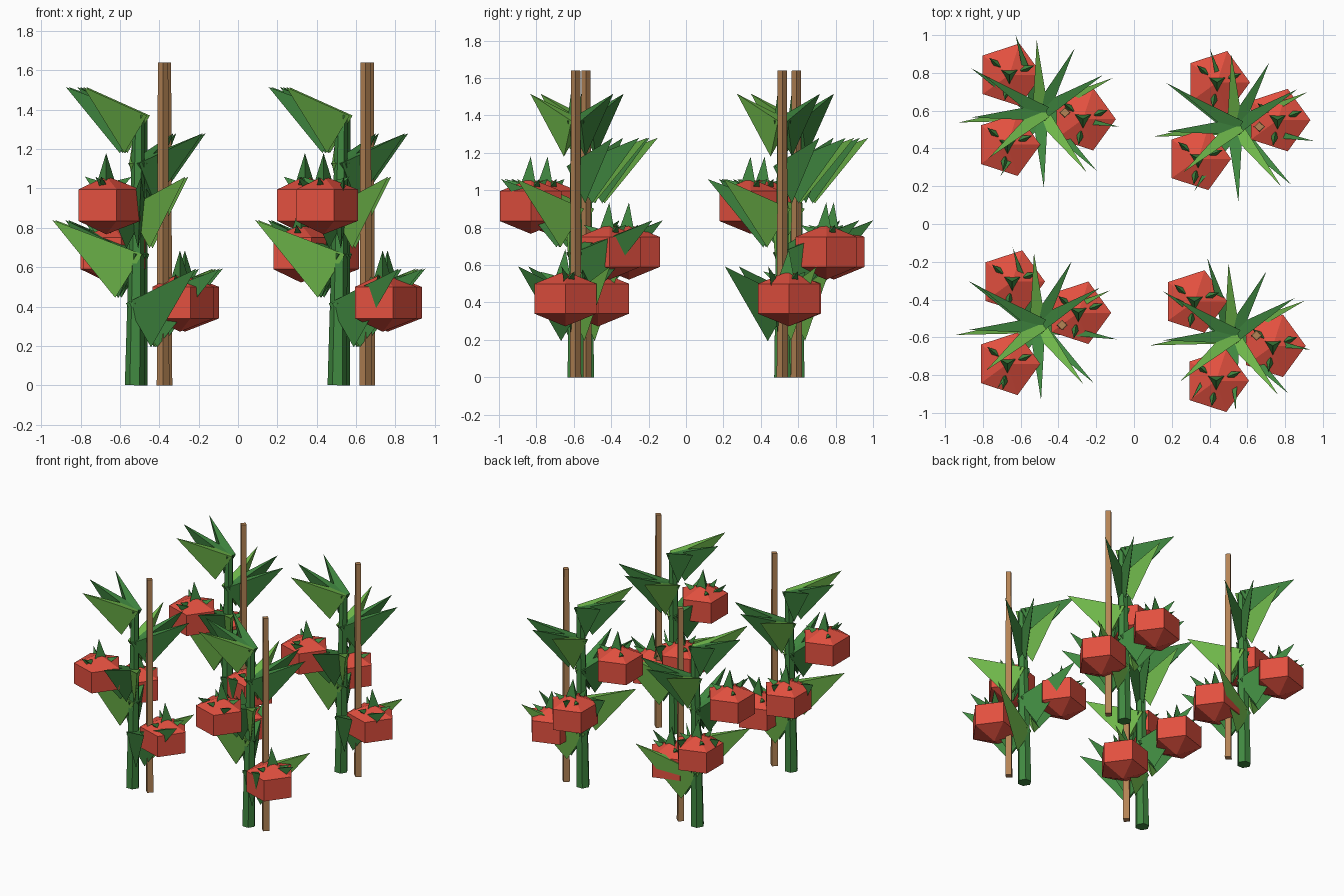
import bpy, bmesh
from math import cos, sin, radians
from mathutils import Vector, Matrix

if "Cube" in bpy.data.objects:
    bpy.data.objects.remove(bpy.data.objects["Cube"], do_unlink=True)


def material(name, rgb):
    m = bpy.data.materials.new(name)
    m.use_nodes = True
    m.diffuse_color = (*rgb, 1)
    m.node_tree.nodes["Principled BSDF"].inputs["Base Color"].default_value = (*rgb, 1)
    return m


RED = material("tomato_red", (0.76, 0.08, 0.05))
DARK = material("stem_green", (0.052, 0.25, 0.052))
LIGHT = material("leaf_light_green", (0.16, 0.48, 0.07))
WOOD = material("stake_brown", (0.46, 0.23, 0.09))


def finish(bm, name, mats):
    bmesh.ops.recalc_face_normals(bm, faces=bm.faces)
    mesh = bpy.data.meshes.new(name)
    bm.to_mesh(mesh)
    bm.free()
    for m in mats:
        mesh.materials.append(m)
    bpy.context.collection.objects.link(bpy.data.objects.new(name, mesh))


def cone(bm, a, b, sides, wide, tall, top=0.0, mat=0):
    """Cone from a to b, with half width and half height of its base."""
    d = b - a
    m = (Matrix.Translation((a + b) / 2) @ d.to_track_quat('Z', 'Y').to_matrix().to_4x4()
         @ Matrix.Diagonal((wide, tall, 1, 1)))
    new = bmesh.ops.create_cone(bm, cap_ends=True, segments=sides, radius1=1,
                                radius2=top, depth=d.length, matrix=m)
    for f in {f for v in new["verts"] for f in v.link_faces}:
        f.material_index = mat


def polar(r, degrees, z):
    return Vector((r * cos(radians(degrees)), r * sin(radians(degrees)), z))


def stem_point(base, z):
    return base + Vector((0.015 * z, 0, z))


def stem_and_stake(base, side):
    bm = bmesh.new()
    cone(bm, base, stem_point(base, 1.37), 6, 0.05, 0.05, 0.6)
    finish(bm, side + "_stem", [DARK])
    bm = bmesh.new()
    foot = base + Vector((0.144, 0, 0))
    cone(bm, foot, foot + Vector((0, 0, 1.64)), 4, 0.032, 0.03, 0.82)
    finish(bm, side + "_stake", [WOOD])


# Leaf clusters: base height, middle direction, spread, reach
CLUSTERS = [(0.31, -10, 35, 0.435), (0.56, 147, 40, 0.43), (0.80, -87, 35, 0.40),
            (1.03, 62, 31, 0.385), (1.275, 184, 37, 0.37)]


def leaves(base, side):
    # Each leaf is a keeled blade: flat on top, with a deep edge below
    bm = bmesh.new()
    for z, heading, spread, reach in CLUSTERS:
        for i in (-1, 0, 1):
            angle = heading + spread * i
            root = stem_point(base, z + 0.032) + polar(0.02, angle, 0)
            tip = stem_point(base, z) + polar(reach, angle, 0.65 * reach)
            cone(bm, root, tip, 3, 0.052, -0.4 * reach, mat=int(i == 1))
    finish(bm, side + "_leaves", [DARK, LIGHT])


def tomato(centre, name):
    # Five-sided fruit with two rings and two poles
    bm = bmesh.new()
    low, high = [[bm.verts.new(centre + polar(0.174, 72 * i, z)) for i in range(5)]
                 for z in (-0.08, 0.08)]
    bottom, top = [bm.verts.new(centre + Vector((0, 0, z))) for z in (-0.148, 0.148)]
    for i in range(5):
        j = (i + 1) % 5
        bm.faces.new((low[i], low[j], high[j], high[i]))
        bm.faces.new((high[i], high[j], top))
        bm.faces.new((low[j], low[i], bottom))
    finish(bm, name, [RED])
    # Calyx: an upright spike and small side sepals
    bm = bmesh.new()
    cone(bm, centre + Vector((0, 0, 0.125)), centre + Vector((0, 0, 0.265)), 3, 0.05, 0.05)
    for angle in (20, 140, 260):
        cone(bm, centre + polar(0.075, angle, 0.105), centre + polar(0.14, angle, 0.145),
             3, 0.025, 0.025)
    finish(bm, name + "_calyx", [DARK])


HEIGHTS = {"low": 0.42, "middle": 0.67, "high": 0.915}

# Plant: base, then the low, middle and high fruit positions
PLANTS = {
    "back_left": [(-0.51, 0.59), (-0.27, 0.555), (-0.66, 0.79), (-0.67, 0.42)],
    "back_right": [(0.52, 0.515), (0.76, 0.55), (0.44, 0.75), (0.34, 0.345)],
    "front_left": [(-0.525, -0.535), (-0.295, -0.47), (-0.645, -0.305), (-0.67, -0.74)],
    "front_right": [(0.505, -0.59), (0.735, -0.645), (0.32, -0.41), (0.435, -0.83)],
}

for side, (foot, *fruit) in PLANTS.items():
    base = Vector((*foot, 0))
    stem_and_stake(base, side)
    leaves(base, side)
    for (level, z), spot in zip(HEIGHTS.items(), fruit):
        tomato(Vector((*spot, z)), f"{side}_{level}_tomato")
